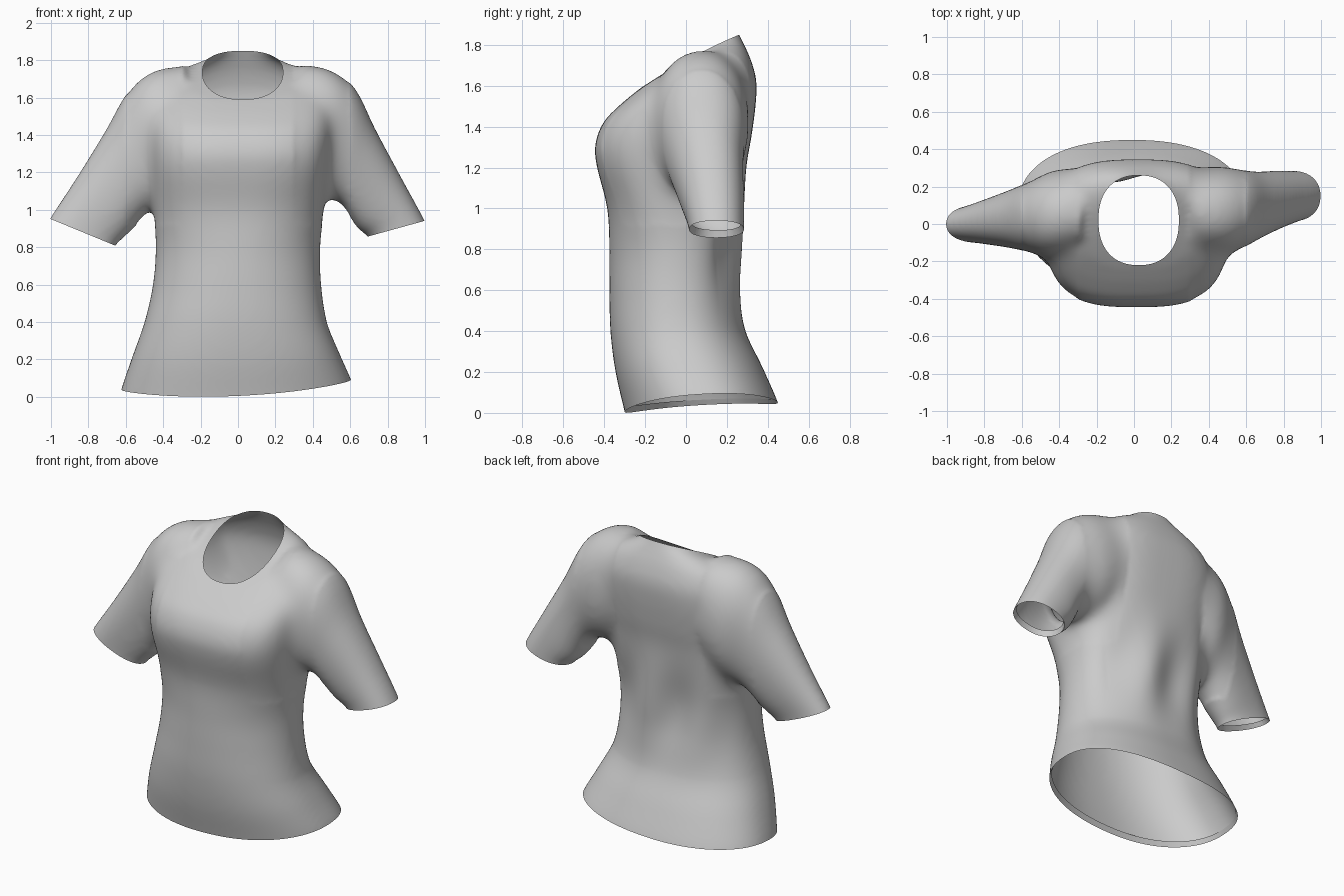
import bpy, bmesh, math
from mathutils import Vector

if "Cube" in bpy.data.objects:
    bpy.data.objects.remove(bpy.data.objects["Cube"])

SEG = 64


def power(v, n):
    return math.copysign(abs(v) ** (2 / n), v)


def torso_point(ring, a):
    """Point on a tilted, arched superellipse ring."""
    zf, zs, zb, xl, xr, yf, yb, n = ring
    c, s = power(math.cos(a), n), power(math.sin(a), n)
    m = (zf + zb) / 2
    z = m + (zb - zf) / 2 * s + (zs - m) * (1 - s * s)
    return Vector(((xl + xr) / 2 + (xr - xl) / 2 * c,
                   (yf + yb) / 2 + (yb - yf) / 2 * s, z))


def sleeve_point(ring, a):
    """Point on an oval spanning a top point and an underarm point."""
    tx, tz, bx, bz, y, h = ring
    c, s = power(math.cos(a), 2.2), power(math.sin(a), 2.2)
    return Vector(((tx + bx) / 2 + (tx - bx) / 2 * c, y + h * s,
                   (tz + bz) / 2 + (tz - bz) / 2 * c))


def refine(rings, steps=4):
    """Insert Catmull-Rom rings so the loft has no bands."""
    out = []
    for i in range(len(rings) - 1):
        quad = [rings[max(i - 1, 0)], rings[i], rings[i + 1], rings[min(i + 2, len(rings) - 1)]]
        for t in (k / steps for k in range(steps)):
            out.append([.5 * (2 * b + (c - a) * t + (2 * a - 5 * b + 4 * c - d) * t * t
                              + (3 * b - a - 3 * c + d) * t ** 3) for a, b, c, d in zip(*quad)])
    return out + [rings[-1]]


def loft(bm, rings, point):
    loops = [[bm.verts.new(point(r, 2 * math.pi * i / SEG)) for i in range(SEG)] for r in refine(rings)]
    faces = [bm.faces.new(loops[0]), bm.faces.new(loops[-1])]
    for a, b in zip(loops, loops[1:]):
        faces += [bm.faces.new((a[i], a[(i + 1) % SEG], b[(i + 1) % SEG], b[i])) for i in range(SEG)]
    bmesh.ops.recalc_face_normals(bm, faces=faces)


# z front, z side, z back, x left, x right, y front, y back, squareness
NECK = (1.59, 1.735, 1.85, -.19, .24, -.22, .26, 2.3)
TORSO = [
    (-.1, -.1, -.1, -.64, .62, -.28, .47, 2.3),
    (.0, .0, .0, -.625, .605, -.30, .45, 2.3),
    (.2, .2, .2, -.565, .54, -.345, .375, 2.3),
    (.4, .4, .4, -.50, .475, -.37, .295, 2.2),
    (.6, .6, .6, -.455, .445, -.375, .275, 2.1),
    (.8, .8, .8, -.44, .44, -.375, .28, 2.1),
    (1.0, 1.0, 1.0, -.45, .46, -.385, .285, 2.4),
    (1.2, 1.2, 1.2, -.46, .48, -.435, .295, 2.8),
    (1.31, 1.33, 1.35, -.465, .495, -.445, .32, 2.9),
    (1.42, 1.46, 1.50, -.47, .505, -.405, .34, 2.9),
    (1.50, 1.58, 1.62, -.46, .50, -.33, .345, 2.7),
    (1.555, 1.67, 1.72, -.41, .45, -.265, .32, 2.5),
    (1.575, 1.72, 1.79, -.30, .34, -.24, .29, 2.4),
    NECK,
    (1.66, 1.78, 1.95, -.10, .15, -.14, .20, 2.2),
]
# top x, top z, underarm x, underarm z, y centre, y half width
LEFT = [
    (-.28, 1.775, -.30, 1.15, .08, .22), (-.46, 1.745, -.40, 1.02, .05, .24),
    (-.59, 1.63, -.46, 1.01, .04, .20), (-.71, 1.42, -.53, .93, .03, .165),
    (-.865, 1.17, -.60, .86, .015, .13), (-1.01, .95, -.66, .80, 0, .10),
    (-1.06, .86, -.69, .71, 0, .10),
]
RIGHT = [
    (.32, 1.785, .34, 1.15, .08, .22), (.49, 1.755, .44, 1.06, .07, .24),
    (.625, 1.65, .52, 1.06, .08, .21), (.735, 1.43, .58, .99, .10, .18),
    (.875, 1.17, .64, .90, .13, .155), (1.0, .94, .70, .85, .15, .135),
    (1.04, .84, .72, .75, .15, .135),
]

# Rough volume: torso plus two sleeves
bm = bmesh.new()
loft(bm, TORSO, torso_point)
loft(bm, LEFT, sleeve_point)
loft(bm, RIGHT, sleeve_point)
mesh = bpy.data.meshes.new("shirt")
bm.to_mesh(mesh)
bm.free()
shirt = bpy.data.objects.new("shirt", mesh)
bpy.context.collection.objects.link(shirt)
bpy.context.view_layer.objects.active = shirt
shirt.select_set(True)

# Fuse the parts and soften the surface
remesh = shirt.modifiers.new("fuse", 'REMESH')
remesh.mode = 'VOXEL'
remesh.voxel_size = 0.016
soften = shirt.modifiers.new("soften", 'SMOOTH')
soften.factor = 0.5
soften.iterations = 18
for name in ("fuse", "soften"):
    bpy.ops.object.modifier_apply(modifier=name)

bm = bmesh.new()
bm.from_mesh(mesh)

# Blend the armhole seams further
seam = [v for v in bm.verts if .3 < abs(v.co.x) < .6 and v.co.z > .92]
for _ in range(45):
    bmesh.ops.smooth_vert(bm, verts=seam, factor=.5, use_axis_x=True, use_axis_y=True, use_axis_z=True)


def cut(co, no, keep):
    """Open the shell on the outer side of a plane, only where keep() is true."""
    faces = [f for f in bm.faces if keep(f.calc_center_median())]
    geom = set(faces)
    for f in faces:
        geom.update(f.verts)
        geom.update(f.edges)
    bmesh.ops.bisect_plane(bm, geom=list(geom), plane_co=co, plane_no=no, clear_outer=True)


def rim(test):
    return [e for e in bm.edges if e.is_boundary and all(test(v.co) for v in e.verts)]


# Sleeve and hem openings
cut((-.83, 0, .88), (-.14, 0, -.34), lambda c: c.x < -.58 and c.z > .55)
cut((.85, .15, .90), (.08, 0, -.29), lambda c: c.x > .62 and c.z > .55)
cut((0, 0, 0), (0, 0, -1), lambda c: c.z < .1)

# Neck opening: remove faces inside the collar outline, then fit the edge to it
cx, cy, rx, ry = .025, .02, .215, .24


def inside(v):
    return v.co.z > 1.4 and abs((v.co.x - cx) / rx) ** 2.3 + abs((v.co.y - cy) / ry) ** 2.3 < 1


bmesh.ops.delete(bm, geom=[v for v in bm.verts if inside(v)], context='VERTS')
for v in {v for e in rim(lambda c: c.z > 1.4) for v in e.verts}:
    u, w = (v.co.x - cx) / rx, (v.co.y - cy) / ry
    angle = math.atan2(math.copysign(abs(w) ** 1.15, w), math.copysign(abs(u) ** 1.15, u))
    v.co = torso_point(NECK, angle)

# Uneven hem line and soft folds across the back
for v in bm.verts:
    x, y, z = v.co
    if z < .4:
        v.co.z += (.005 + .1 * x * x + .045 * x + .06 * (y + .3)) * (1 - z / .4)
    if y > .05 and abs(x) < .46:
        fade = min(1, (y - .05) / .12) * math.exp(-((z - .8) / .26) ** 2) * (1 - (x / .46) ** 2)
        v.co.y += fade * (.025 * math.sin(15 * x + 3 * (z - .8)) - .025)

# Turned-in hems on the body and sleeves
bm.normal_update()
for test, axis in ((lambda c: c.z < .3, (0, 0, 1)),
                   (lambda c: c.x < -.58 and .5 < c.z < 1.2, (.38, 0, .92)),
                   (lambda c: c.x > .62 and .5 < c.z < 1.2, (-.27, 0, .96))):
    edges = rim(test)
    normals = {v.co.copy().freeze(): v.normal.copy() for e in edges for v in e.verts}
    new = bmesh.ops.extrude_edge_only(bm, edges=edges)["geom"]
    for v in [g for g in new if isinstance(g, bmesh.types.BMVert)]:
        n = normals.get(v.co.copy().freeze(), Vector((0, 0, 0)))
        v.co += Vector(axis) * .03 - n * .014

bm.to_mesh(mesh)
bm.free()
bpy.ops.object.shade_smooth_by_angle(angle=math.radians(50))
